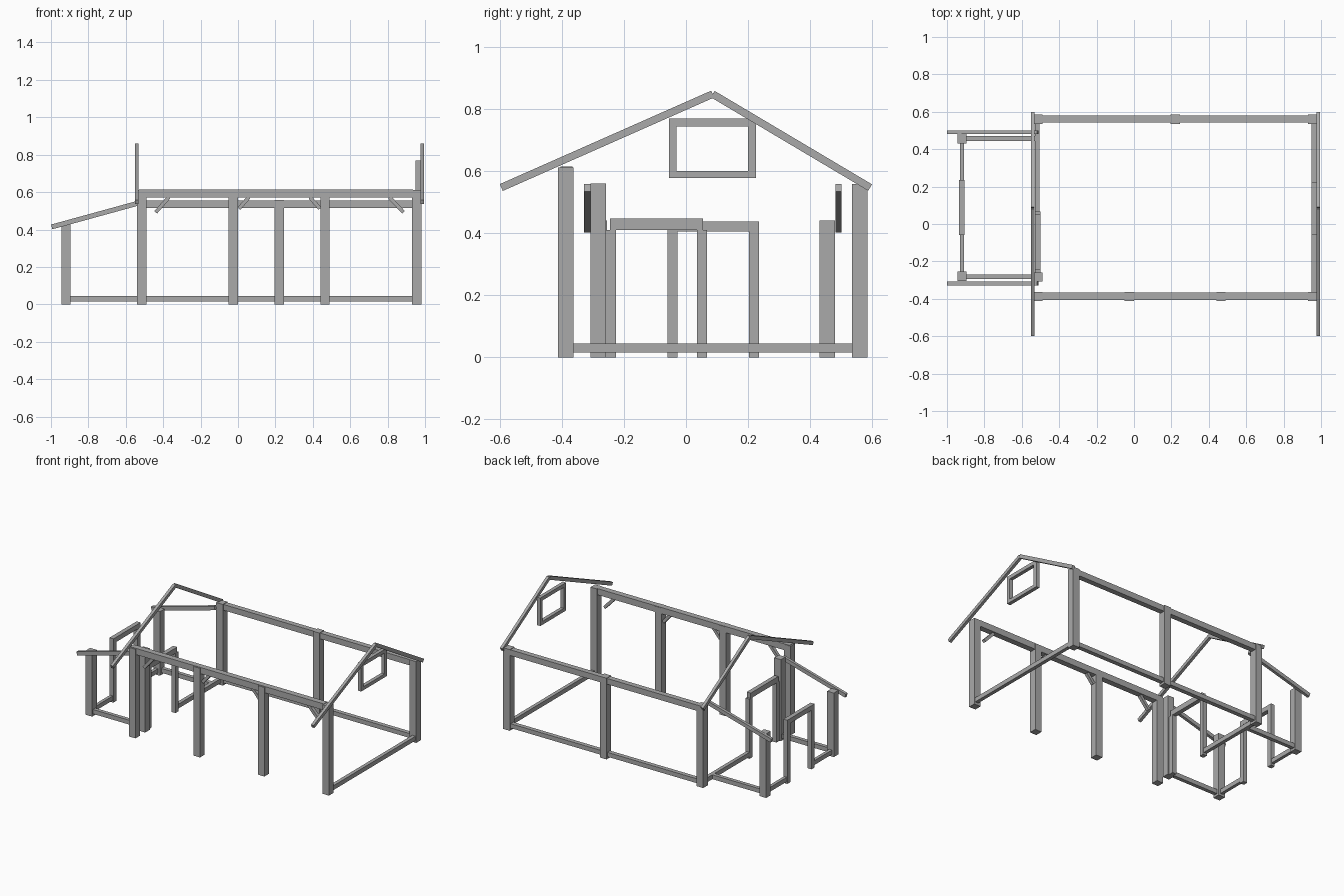
import bpy, bmesh
from mathutils import Vector

if "Cube" in bpy.data.objects:
    bpy.data.objects.remove(bpy.data.objects["Cube"])

mat = bpy.data.materials.new("grey timber")
mat.diffuse_color = (0.4, 0.4, 0.4, 1)
mat.use_nodes = True
mat.node_tree.nodes["Principled BSDF"].inputs["Base Color"].default_value = mat.diffuse_color


def finish(name, bm):
    bmesh.ops.recalc_face_normals(bm, faces=bm.faces)
    me = bpy.data.meshes.new(name)
    bm.to_mesh(me)
    bm.free()
    me.materials.append(mat)
    ob = bpy.data.objects.new(name, me)
    bpy.context.collection.objects.link(ob)


def box(name, x, y, z):
    """Timber given by its (low, high) extent on each axis."""
    bm = bmesh.new()
    bmesh.ops.create_cube(bm, size=1)
    for v in bm.verts:
        v.co = Vector([(r[0] + r[1]) / 2 + c * (r[1] - r[0])
                       for c, r in zip(v.co, (x, y, z))])
    finish(name, bm)


def slant(name, axis, span, a, b, t):
    """Slanted timber: centre line a-b in the plane across axis, thickness t."""
    a, b = Vector(a), Vector(b)
    d = (b - a).normalized()
    n = Vector((-d.y, d.x)) * t / 2
    bm = bmesh.new()
    rings = []
    for s in span:
        pts = (a + n, b + n, b - n, a - n)
        rings.append([bm.verts.new((s, p.x, p.y) if axis == 'x' else (p.x, s, p.y))
                      for p in pts])
    for r in rings:
        bm.faces.new(r)
    for i in range(4):
        j = (i + 1) % 4
        bm.faces.new((rings[0][i], rings[0][j], rings[1][j], rings[1][i]))
    finish(name, bm)


def post(name, x, y, h, w=0.05):
    box(name, (x - w / 2, x + w / 2), (y - w / 2, y + w / 2), (0, h))


SILL = (0.015, 0.045)

# Main hall posts
for x in (-0.515, -0.025, 0.465, 0.955):
    post("front_post", x, -0.388, 0.612)
for x in (-0.515, 0.22, 0.955):
    post("back_post", x, 0.56, 0.558)

# Wall plates and sills
box("front_plate", (-0.53, 0.935), (-0.405, -0.365), (0.572, 0.615))
box("back_plate", (-0.5, 0.935), (0.543, 0.58), (0.515, 0.555))
box("back_sill", (-0.495, 0.935), (0.545, 0.575), SILL)
box("right_sill", (0.95, 0.975), (-0.365, 0.537), SILL)
box("left_sill", (-0.53, -0.505), (0.065, 0.537), SILL)

# Braces under the front plate
for lo, hi in (((-0.44, 0.492), (-0.37, 0.572)), ((0.005, 0.512), (0.058, 0.572)),
               ((0.438, 0.512), (0.385, 0.572)), ((0.885, 0.492), (0.81, 0.572))):
    slant("brace", 'y', (-0.397, -0.375), lo, hi, 0.02)

# Gable rafters at both ends
for x in (-0.541, 0.985):
    span = (x - 0.01, x + 0.01)
    slant("front_gable_rafter", 'x', span, (-0.595, 0.547), (0.086, 0.848), 0.024)
    slant("back_gable_rafter", 'x', span, (0.593, 0.547), (0.086, 0.848), 0.024)

# Gable window frame
gx = (0.95, 0.975)
for z in ((0.577, 0.601), (0.744, 0.769)):
    box("window_rail", gx, (-0.055, 0.225), z)
for y in (-0.055, 0.2):
    box("window_stile", gx, (y, y + 0.025), (0.601, 0.744))

# Lean-to posts, sills and rafters
post("lean_to_post", -0.92, -0.28, 0.44)
post("lean_to_post", -0.92, 0.455, 0.44)
post("lean_to_wall_post", -0.515, -0.283, 0.56)
for y, end in ((-0.282, -0.54), (0.458, -0.53)):
    box("lean_to_side_sill", (-0.895, end), (y - 0.013, y + 0.013), SILL)
for y in ((-0.255, -0.06), (0.235, 0.43)):
    box("lean_to_end_sill", (-0.931, -0.909), y, SILL)
for y in (-0.318, 0.491):
    slant("lean_to_rafter", 'y', (y - 0.01, y + 0.01), (-0.996, 0.414), (-0.515, 0.546), 0.026)

# Door frames: inner wall and lean-to end
for x, y0, y1, h, top in ((-0.515, -0.258, 0.067, 0.41, 0.447),
                          (-0.92, -0.06, 0.235, 0.405, 0.438)):
    xs = (x - 0.015, x + 0.015)
    box("door_jamb", xs, (y0, y0 + 0.032), (0, h))
    box("door_jamb", xs, (y1 - 0.032, y1), (0, h))
    inner = 0.013 if x > -0.6 else 0
    box("door_header", xs, (y0 + inner, y1 - inner), (h, top))
